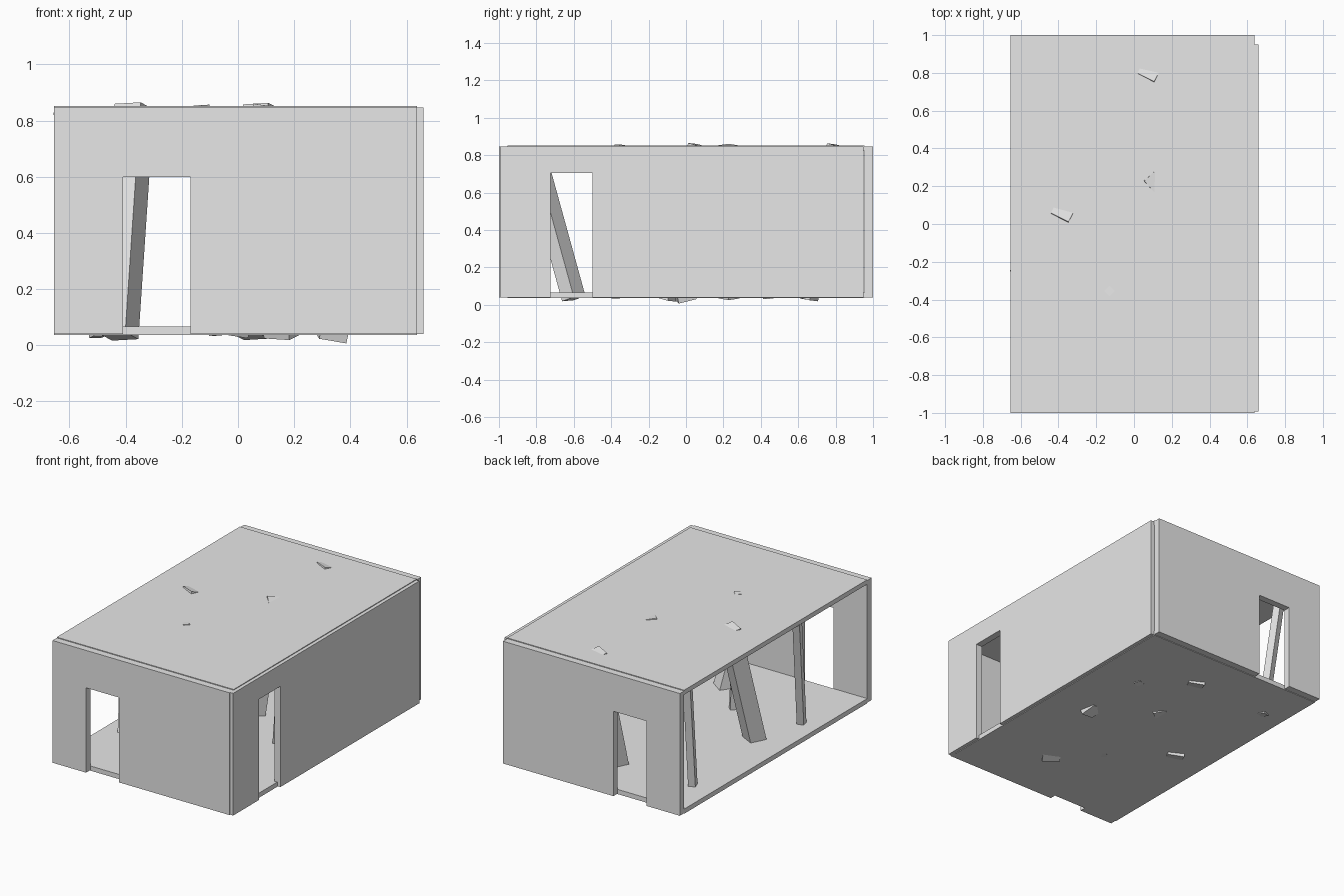
import bpy, bmesh
from math import radians
from mathutils import Matrix, Vector

cube = bpy.data.objects.get("Cube")
if cube:
    bpy.data.objects.remove(cube, do_unlink=True)

# One plain grey for the whole room
grey = bpy.data.materials.new("plain_grey")
grey.use_nodes = True
grey.diffuse_color = (0.8, 0.8, 0.8, 1)
grey.node_tree.nodes["Principled BSDF"].inputs["Base Color"].default_value = (0.8, 0.8, 0.8, 1)


def finish(name, bm):
    bmesh.ops.recalc_face_normals(bm, faces=bm.faces[:])
    mesh = bpy.data.meshes.new(name)
    bm.to_mesh(mesh)
    bm.free()
    mesh.materials.append(grey)
    obj = bpy.data.objects.new(name, mesh)
    bpy.context.collection.objects.link(obj)
    return obj


def slab(name, low, high):
    low, high = Vector(low), Vector(high)
    bm = bmesh.new()
    bmesh.ops.create_cube(bm, size=1, matrix=Matrix.Translation((low + high) / 2)
                          @ Matrix.Diagonal((*(high - low), 1)))
    return finish(name, bm)


def door_wall(name, start, end, door, door_top, place, depth):
    """Upright wall outline with a doorway open at the foot, extruded by depth."""
    outline = [(start, FOOT), (door[0], FOOT), (door[0], door_top), (door[1], door_top),
               (door[1], FOOT), (end, FOOT), (end, HEAD), (start, HEAD)]
    bm = bmesh.new()
    face = bm.faces.new([bm.verts.new(place(a, z)) for a, z in outline])
    made = bmesh.ops.extrude_face_region(bm, geom=[face])["geom"]
    bmesh.ops.translate(bm, vec=depth, verts=[g for g in made if isinstance(g, bmesh.types.BMVert)])
    return finish(name, bm)


def beam(name, foot, top, width, depth, spin):
    """Square-ended timber running from foot to top, turned about its own length."""
    foot, top = Vector(foot), Vector(top)
    axis = top - foot
    turn = Vector((0, 0, 1)).rotation_difference(axis).to_matrix().to_4x4()
    bm = bmesh.new()
    bmesh.ops.create_cube(bm, size=1, matrix=Matrix.Translation((foot + top) / 2) @ turn
                          @ Matrix.Rotation(radians(spin), 4, 'Z')
                          @ Matrix.Diagonal((width, depth, axis.length, 1)))
    return finish(name, bm)


FOOT, HEAD, THICK = 0.04, 0.847, 0.045
LEFT, RIGHT = -0.655, 0.637

# Floor and roof
slab("floor", (LEFT, -0.955, 0.036), (RIGHT, 0.955, 0.067))
slab("roof", (LEFT, -0.955, 0.822), (RIGHT, 0.955, 0.852))

# Walls with doorways; the remaining long side stays open
front_door = (-0.41, -0.17)
door_wall("front_wall", LEFT, RIGHT, front_door, 0.6, lambda a, z: (a, -1, z), (0, THICK, 0))
door_wall("back_wall", LEFT, RIGHT, front_door, 0.6, lambda a, z: (a, 1, z), (0, -THICK, 0))
door_wall("side_wall", -0.993, 0.95, (-0.725, -0.5), 0.705, lambda a, z: (0.66, a, z), (-THICK, 0, 0))

# Leaning timbers, their corners breaking through floor and roof
beam("wide_beam_middle", (-0.425, -0.12, 0.032), (-0.37, 0.08, 0.85), 0.105, 0.105, -27)
beam("wide_beam_back", (0.045, 0.64, 0.032), (0.085, 0.82, 0.85), 0.1, 0.1, -27)
beam("wide_beam_front", (0.16, -0.6, 0.033), (0.06, -0.82, 0.832), 0.11, 0.08, -35)
beam("corner_beam_centre", (-0.02, 0.23, 0.034), (0.11, 0.225, 0.852), 0.08, 0.08, 42)
beam("corner_beam_side", (0.33, 0.0, 0.027), (0.5, -0.17, 0.82), 0.1, 0.1, 10)
beam("thin_beam_front", (-0.075, -0.38, 0.035), (-0.13, -0.355, 0.855), 0.04, 0.04, 45)
beam("thin_beam_side", (0.33, 0.44, 0.033), (0.37, 0.4, 0.835), 0.045, 0.045, 20)
beam("thin_beam_corner", (-0.5, 0.64, 0.03), (-0.54, 0.76, 0.848), 0.045, 0.05, 20)
beam("thin_beam_open_side", (-0.53, -0.45, 0.045), (-0.63, -0.26, 0.835), 0.045, 0.045, 15)
